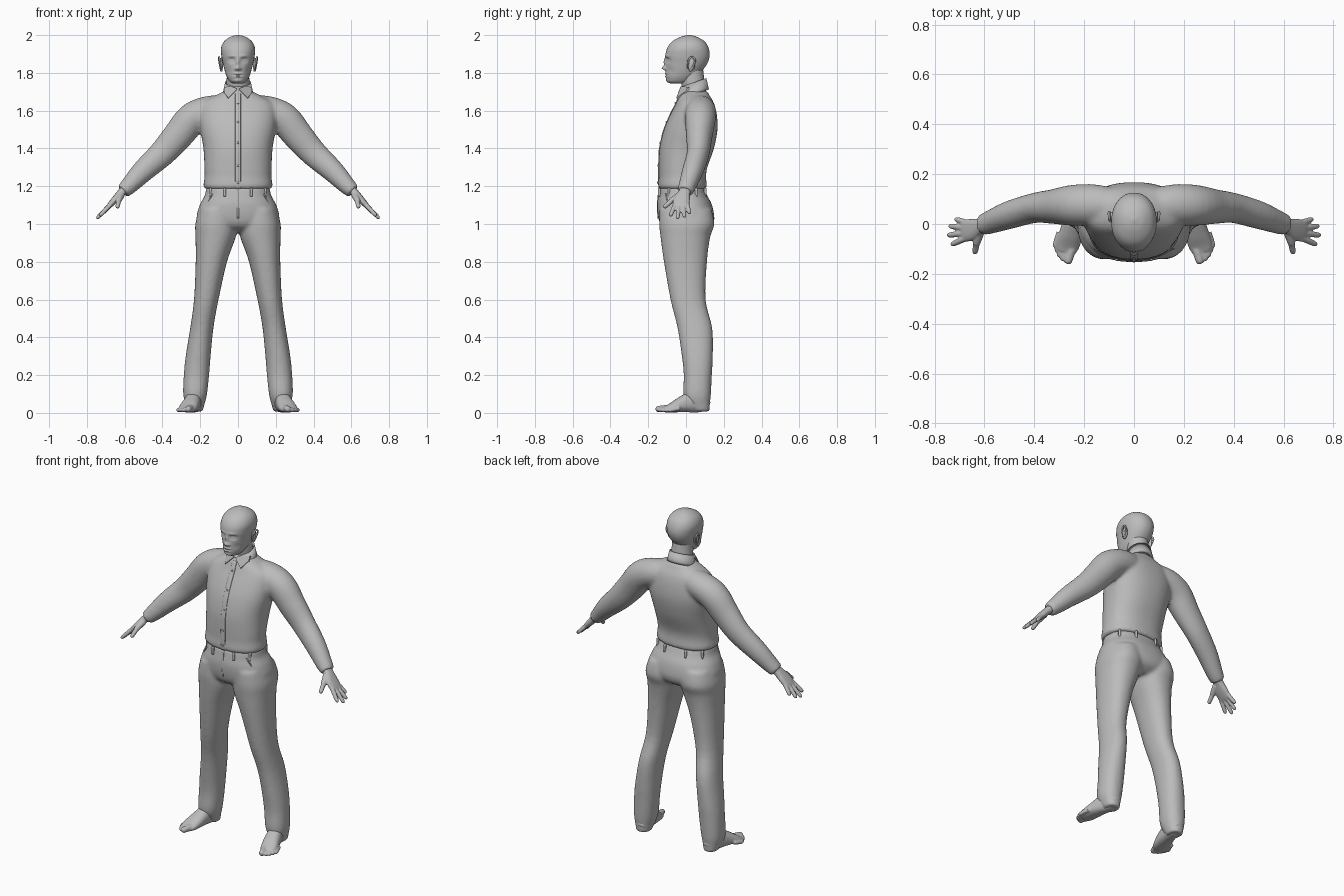
import bpy, bmesh, math
from mathutils import Vector

if "Cube" in bpy.data.objects:
    bpy.data.objects.remove(bpy.data.objects["Cube"])

grey = bpy.data.materials.new("plain grey")
grey.use_nodes = True
COLOUR = (0.5, 0.5, 0.5, 1)
grey.diffuse_color = COLOUR
grey.node_tree.nodes["Principled BSDF"].inputs["Base Color"].default_value = COLOUR


def spline(rows, steps):
    """Catmull-Rom interpolation of equal-length rows."""
    out = []
    for i in range(len(rows) - 1):
        quad = [rows[max(i - 1, 0)], rows[i], rows[i + 1], rows[min(i + 2, len(rows) - 1)]]
        for s in range(steps):
            t = s / steps
            out.append([b + 0.5 * t * (c - a + t * (2 * a - 5 * b + 4 * c - d + t * (3 * (b - c) + d - a)))
                        for a, b, c, d in zip(*quad)])
    return out + [list(rows[-1])]


def loft(bm, rows, ref=(1, 0, 0), axis=None, n=28, power=2.0, steps=4):
    """Closed tube through rows of (x, y, z, half width, half depth)."""
    rows = spline(rows, steps)
    pts = [Vector(r[:3]) for r in rows]
    rings = []
    for i, r in enumerate(rows):
        t = Vector(axis) if axis else (pts[min(i + 1, len(pts) - 1)] - pts[max(i - 1, 0)]).normalized()
        u = Vector(ref)
        u = (u - t * u.dot(t)).normalized()
        v = t.cross(u)
        ring = []
        for k in range(n):
            c, s = math.cos(math.tau * k / n), math.sin(math.tau * k / n)
            p = pts[i] + u * math.copysign(abs(c) ** (2 / power), c) * r[3]
            ring.append(bm.verts.new(p + v * math.copysign(abs(s) ** (2 / power), s) * r[4]))
        rings.append(ring)
    for a, b in zip(rings, rings[1:]):
        for k in range(n):
            bm.faces.new((a[k], a[(k + 1) % n], b[(k + 1) % n], b[k]))
    bm.faces.new(rings[0][::-1])
    bm.faces.new(rings[-1])


def stack(bm, sections, **kw):
    """Horizontal sections given as (z, inner x, outer x, front y, back y)."""
    rows = [((i + o) / 2, (f + b) / 2, z, abs(o - i) / 2, (b - f) / 2) for z, i, o, f, b in sections]
    loft(bm, rows, axis=(0, 0, 1), **kw)


def finger(bm, base, tip, r, ref):
    """Tapered digit with a rounded end."""
    a, b = Vector(base), Vector(tip)
    rows = [(*a.lerp(b, t), r * w, r * w) for t, w in ((0, 1), (0.5, 0.95), (0.85, 0.85), (0.96, 0.6), (1, 0.2))]
    loft(bm, rows, ref=ref, n=12, steps=2)


def ball(bm, centre, size):
    made = bmesh.ops.create_uvsphere(bm, u_segments=20, v_segments=12, radius=1)["verts"]
    for v in made:
        v.co = Vector(centre) + Vector([a * b for a, b in zip(v.co, size)])


def finish(bm, name, voxel=0, smooth=0, mirror=False):
    bmesh.ops.recalc_face_normals(bm, faces=bm.faces)
    mesh = bpy.data.meshes.new(name)
    bm.to_mesh(mesh)
    bm.free()
    mesh.materials.append(grey)
    mesh.polygons.foreach_set("use_smooth", [True] * len(mesh.polygons))
    ob = bpy.data.objects.new(name, mesh)
    bpy.context.collection.objects.link(ob)
    if voxel:
        m = ob.modifiers.new("fuse", 'REMESH')
        m.mode, m.voxel_size, m.use_smooth_shade = 'VOXEL', voxel, True
    if smooth:
        m = ob.modifiers.new("soften", 'SMOOTH')
        m.factor, m.iterations = 0.5, smooth
    if mirror:
        ob.modifiers.new("mirror", 'MIRROR').use_mirror_merge = False
    return ob


# Head, with the face pushed in and out by soft brushes
bm = bmesh.new()
profile = [(1.745, .03, -.085, 0), (1.755, .045, -.1, .03), (1.78, .06, -.106, .06), (1.81, .07, -.107, .085),
           (1.85, .08, -.107, .113), (1.89, .088, -.109, .125), (1.93, .09, -.1, .12), (1.965, .075, -.075, .1),
           (1.99, .043, -.03, .06), (2.0, .008, .01, .025)]
stack(bm, [(z, -w, w, f, b) for z, w, f, b in profile], n=96, steps=10, power=2.15)
brushes = [(.034, 1.868, .017, .012, .013), (.034, 1.866, .011, .006, -.007), (.03, 1.889, .02, .007, -.004),
           (0, 1.855, .009, .022, -.011), (0, 1.825, .011, .011, -.02), (.013, 1.821, .007, .007, -.008),
           (0, 1.796, .02, .005, -.006), (0, 1.78, .018, .005, -.006), (0, 1.788, .024, .003, .004),
           (0, 1.758, .022, .009, -.004), (.05, 1.81, .014, .02, .005)]
for v in bm.verts:
    if v.co.y < 0:
        x, z = abs(v.co.x), v.co.z
        v.co.y += sum(d * math.exp(-((x - bx) / rx) ** 2 - ((z - bz) / rz) ** 2) for bx, bz, rx, rz, d in brushes)
finish(bm, "head")

bm = bmesh.new()
loft(bm, [(0, .05, 1.64, .066, .062), (0, .045, 1.7, .062, .06), (0, .035, 1.76, .06, .062), (0, .03, 1.82, .058, .06)])
finish(bm, "neck")

# Ears: shell with a rim
bm = bmesh.new()
ball(bm, (.088, .028, 1.845), (.009, .02, .036))
loft(bm, [(.088, .01, 1.825, .004, .004), (.097, .014, 1.868, .005, .005), (.1, .032, 1.884, .005, .005),
          (.1, .048, 1.866, .005, .005), (.094, .036, 1.832, .005, .005), (.088, .02, 1.81, .006, .006)], n=10)
finish(bm, "ears", mirror=True)

# Shirt: body and sleeves fused
body = [(1.185, .17, -.138, .098), (1.2, .183, -.148, .11), (1.25, .177, -.144, .106), (1.3, .178, -.144, .113),
        (1.4, .183, -.14, .148), (1.5, .2, -.117, .167), (1.58, .205, -.083, .163), (1.64, .19, -.052, .148),
        (1.68, .12, -.036, .125), (1.705, .07, -.022, .112)]
bm = bmesh.new()
stack(bm, [(z, -w, w, f, b) for z, w, f, b in body], power=2.3, n=48)
sleeve = [(.06, .07, 1.605, .07, .078), (.16, .077, 1.597, .082, .08), (.245, .075, 1.555, .082, .085),
          (.32, .07, 1.465, .07, .08), (.4, .064, 1.375, .06, .071), (.5, .036, 1.283, .056, .06),
          (.575, .008, 1.205, .047, .047), (.61, -.004, 1.172, .042, .038)]
for side in (1, -1):
    loft(bm, [(side * x, y, z, a, b) for x, y, z, a, b in sleeve], ref=(0, 1, 0))
finish(bm, "shirt", voxel=.01, smooth=5)


def chest(z):
    """Front surface of the shirt on the centre line."""
    for (z0, _, f0, _), (z1, _, f1, _) in zip(body, body[1:]):
        if z0 <= z <= z1:
            return f0 + (f1 - f0) * (z - z0) / (z1 - z0)
    return body[-1][2]


# Button strip and buttons
bm = bmesh.new()
loft(bm, [(0, chest(z / 100), z / 100, .015, .004) for z in range(119, 170, 5)], axis=(0, 0, 1), n=12, power=5)
finish(bm, "button_strip")
bm = bmesh.new()
for z in (1.22, 1.31, 1.43, 1.54, 1.64):
    ball(bm, (0, chest(z) - .004, z), (.006, .004, .006))
finish(bm, "buttons")

# Collar: sloping folded band with two pointed leaves
bm = bmesh.new()
rings = []
for r, z in ((.064, 1.69), (.062, 1.745), (.068, 1.75), (.079, 1.7), (.083, 1.685)):
    ring = []
    for k in range(40):
        a = math.tau * k / 40
        y = r * math.sin(a)
        ring.append(bm.verts.new((r * math.cos(a), .043 + y * .95, z + .33 * y)))
    rings.append(ring)
for a, b in zip(rings, rings[1:] + rings[:1]):
    for k in range(40):
        bm.faces.new((a[k], a[(k + 1) % 40], b[(k + 1) % 40], b[k]))
finish(bm, "collar_band")
bm = bmesh.new()
leaf = bm.faces.new([bm.verts.new(p) for p in
                     ((.004, -.034, 1.715), (.035, -.026, 1.73), (.074, .012, 1.725), (.075, -.005, 1.7), (.052, -.052, 1.667))])
made = bmesh.ops.extrude_face_region(bm, geom=[leaf])["geom"]
for v in made:
    if isinstance(v, bmesh.types.BMVert):
        v.co += Vector((0, .008, -.004))
leaves = finish(bm, "collar_leaves", mirror=True)
leaves.data.polygons.foreach_set("use_smooth", [False] * len(leaves.data.polygons))

# Trousers: pelvis and two legs fused
bm = bmesh.new()
pelvis = [(1.195, .168, -.138, .094), (1.15, .176, -.146, .113), (1.1, .203, -.153, .138), (1.03, .218, -.146, .15),
          (.985, .17, -.125, .135), (.955, .08, -.07, .09)]
stack(bm, [(z, -w, w, f, b) for z, w, f, b in pelvis], power=2.3, n=48)
leg = [(1.08, .01, .205, -.14, .135), (1.0, .004, .226, -.142, .15), (.93, .012, .225, -.135, .128),
       (.8, .058, .224, -.117, .111), (.6, .103, .233, -.082, .104), (.45, .13, .253, -.045, .139),
       (.3, .145, .277, -.022, .142), (.2, .153, .287, -.012, .137), (.1, .164, .29, -.014, .132),
       (.05, .176, .28, .005, .127), (.008, .187, .268, .035, .125)]
for side in (1, -1):
    stack(bm, [(z, side * i, side * o, f, b) for z, i, o, f, b in leg], power=2.2, n=36)
finish(bm, "trousers", voxel=.01, smooth=5)

# Belt loops, fly seam and pocket seams
bm = bmesh.new()
for x, y in ((.07, -.141), (.145, -.09), (.15, .055), (.07, .102)):
    loft(bm, [(x, y, 1.145, .006, .007), (x, y, 1.19, .006, .007)], n=8, power=5)
finish(bm, "belt_loops", mirror=True)
bm = bmesh.new()
loft(bm, [(0, -.142, 1.185, .006, .004), (0, -.15, 1.1, .006, .004), (0, -.146, 1.03, .005, .004)], n=8)
finish(bm, "fly_seam")
bm = bmesh.new()
loft(bm, [(.135, -.108, 1.16, .004, .004), (.172, -.09, 1.09, .004, .004), (.2, -.06, 1.02, .004, .004),
          (.221, -.02, .96, .004, .004)], n=8)
finish(bm, "pocket_seams", mirror=True)

# Hands: palm, four fingers and thumb fused
bm = bmesh.new()
loft(bm, [(.58, .004, 1.203, .032, .026), (.615, -.008, 1.168, .031, .022), (.65, -.022, 1.13, .043, .019),
          (.68, -.028, 1.098, .043, .014), (.69, -.03, 1.088, .036, .009)], ref=(0, 1, 0), power=2.4)
for base, tip in (((.67, .004, 1.108), (.717, .02, 1.055)), ((.678, -.016, 1.1), (.742, -.008, 1.036)),
                  ((.68, -.038, 1.098), (.749, -.045, 1.028)), ((.676, -.058, 1.102), (.733, -.083, 1.042))):
    finger(bm, base, tip, .0125, (0, 1, 0))
finger(bm, (.617, -.03, 1.155), (.635, -.085, 1.118), .018, (1, 0, 0))
finger(bm, (.63, -.068, 1.13), (.639, -.119, 1.086), .0135, (1, 0, 0))
finish(bm, "hands", voxel=.004, smooth=2, mirror=True)

# Feet: sole, instep and five toes fused
bm = bmesh.new()
loft(bm, [(.223, .116, .032, .024, .026), (.225, .09, .046, .038, .044), (.236, .03, .056, .042, .054),
          (.25, -.03, .042, .047, .04), (.265, -.08, .026, .048, .024), (.274, -.11, .018, .04, .016)], power=2.3)
toes = ((.25, .268, -.16, .019), (.271, .289, -.148, .0135), (.284, .302, -.133, .013),
        (.294, .312, -.114, .012), (.3, .32, -.094, .012))
for x0, x1, y, r in toes:
    finger(bm, (x0, y + .06, .024), (x1, y, r), r, (1, 0, 0))
finish(bm, "feet", voxel=.005, smooth=2, mirror=True)
